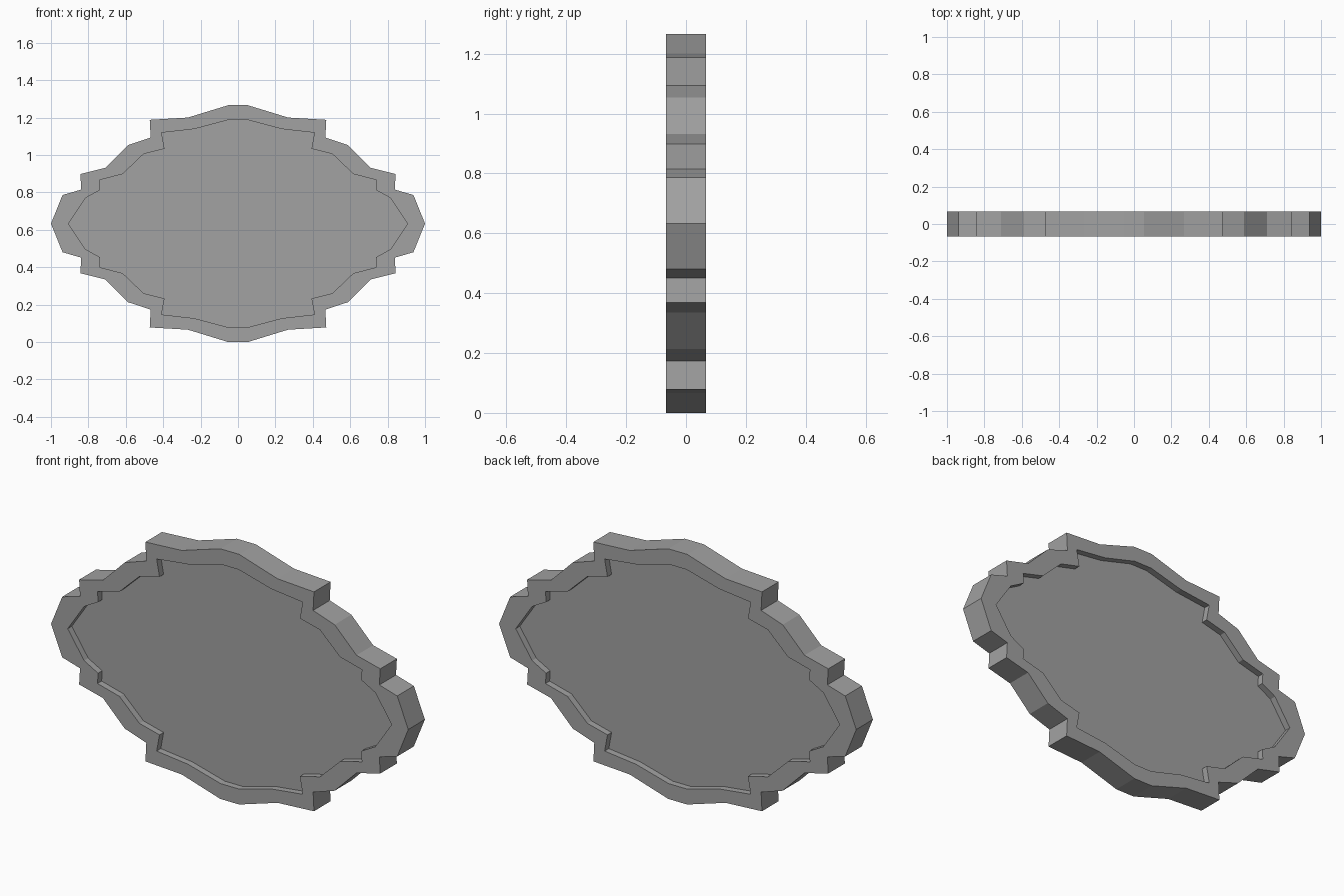
import bpy
import bmesh

cube = bpy.data.objects.get("Cube")
if cube:
    bpy.data.objects.remove(cube, do_unlink=True)

DEPTH = 0.0665    # half thickness of the rim
RECESS = 0.0335   # half thickness of the sunken panel
MID = 0.633       # height of the centre line

grey = bpy.data.materials.new("plain grey")
grey.use_nodes = True
colour = (0.36, 0.36, 0.36, 1)
grey.diffuse_color = colour
grey.node_tree.nodes["Principled BSDF"].inputs["Base Color"].default_value = colour

# Quarter outlines from the side tip up to the top, relative to the centre
outer = [(1, 0), (0.938, 0.153), (0.838, 0.182), (0.843, 0.265), (0.71, 0.298),
         (0.588, 0.42), (0.467, 0.46), (0.472, 0.555), (0.268, 0.567), (0.053, 0.633)]
inner = [(0.907, 0), (0.815, 0.137), (0.737, 0.18), (0.74, 0.233), (0.617, 0.265),
         (0.505, 0.372), (0.393, 0.4), (0.409, 0.486), (0.233, 0.506), (0.05, 0.555)]


def full_loop(quarter):
    """Mirror a quarter outline into a closed loop."""
    half = quarter + [(-x, z) for x, z in reversed(quarter)]
    return half + [(x, -z) for x, z in reversed(half[1:-1])]


def add_ring(bm, quarter, y):
    return [bm.verts.new((x, y, z + MID)) for x, z in full_loop(quarter)]


def bridge(bm, a, b):
    for i in range(len(a)):
        j = (i + 1) % len(a)
        bm.faces.new((a[i], a[j], b[j], b[i]))


def finish(bm, name):
    bmesh.ops.recalc_face_normals(bm, faces=bm.faces)
    mesh = bpy.data.meshes.new(name)
    bm.to_mesh(mesh)
    bm.free()
    mesh.materials.append(grey)
    bpy.context.collection.objects.link(bpy.data.objects.new(name, mesh))


# Scalloped plaque: rim section swept around, closed by a sunken panel each side
bm = bmesh.new()
rings = [add_ring(bm, inner, -RECESS), add_ring(bm, inner, -DEPTH),
         add_ring(bm, outer, -DEPTH), add_ring(bm, outer, DEPTH),
         add_ring(bm, inner, DEPTH), add_ring(bm, inner, RECESS)]
for a, b in zip(rings, rings[1:]):
    bridge(bm, a, b)
bm.faces.new(rings[0])
bm.faces.new(rings[-1])
finish(bm, "scalloped_plaque")
